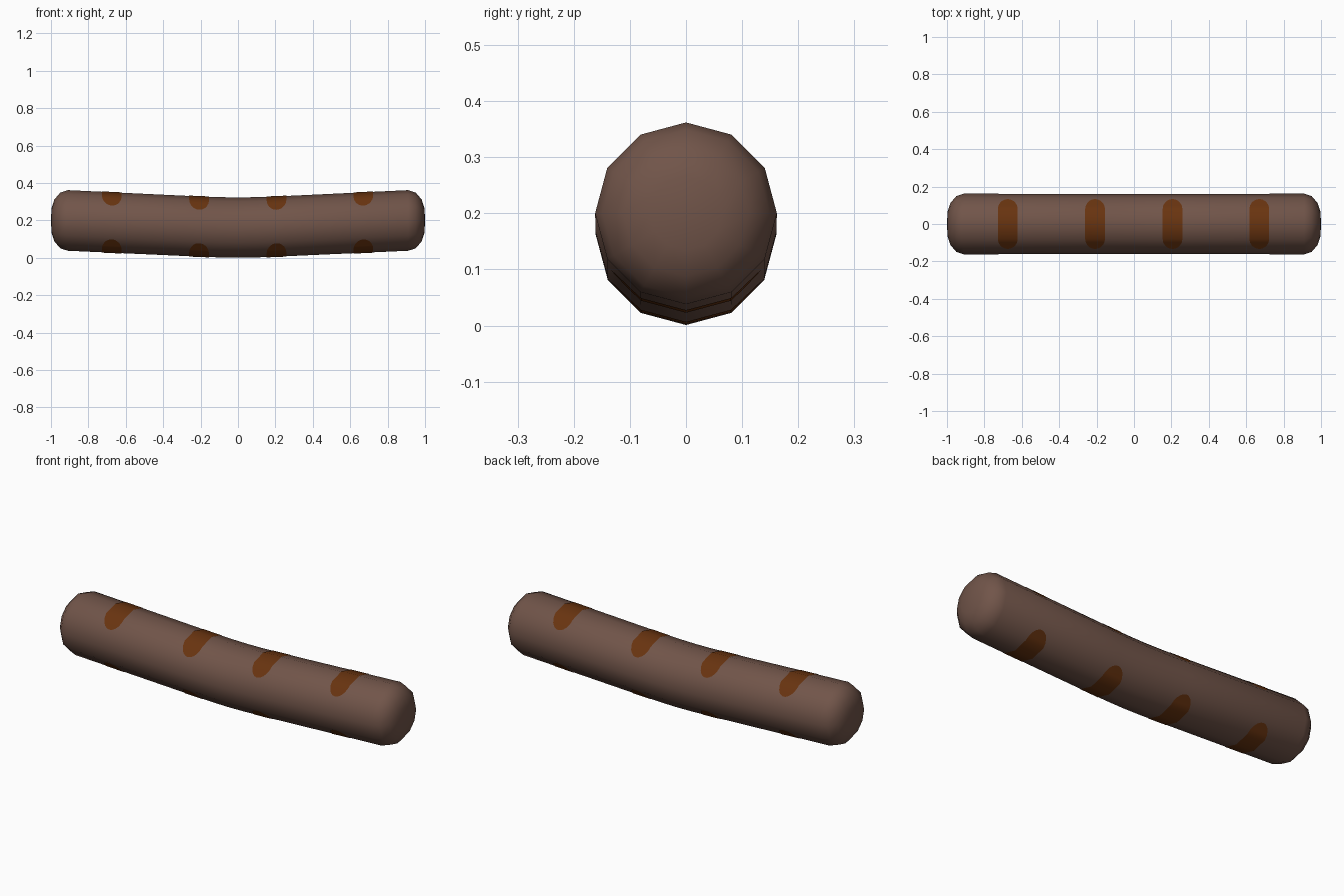
import bpy, bmesh, math

if "Cube" in bpy.data.objects:
    bpy.data.objects.remove(bpy.data.objects["Cube"])

SIDES = 12


def material(name, rgb):
    m = bpy.data.materials.new(name)
    m.diffuse_color = (*rgb, 1)
    m.use_nodes = True
    m.node_tree.nodes["Principled BSDF"].inputs["Base Color"].default_value = m.diffuse_color
    return m


def finish(name, bm, mat):
    bmesh.ops.recalc_face_normals(bm, faces=bm.faces)
    me = bpy.data.meshes.new(name)
    bm.to_mesh(me)
    bm.free()
    me.materials.append(mat)
    for p in me.polygons:
        p.use_smooth = True
    ob = bpy.data.objects.new(name, me)
    bpy.context.collection.objects.link(ob)
    return ob


meat = material("sausage brown", (0.165, 0.09, 0.067))
char = material("grill mark brown", (0.14, 0.034, 0.005))

# Half profile from the middle outwards: x, centre height, radius
half = [(0.0, 0.162, 0.161), (0.1, 0.1635, 0.161), (0.22, 0.168, 0.161),
        (0.91, 0.2, 0.162), (0.95, 0.2, 0.149), (0.982, 0.2, 0.112),
        (0.997, 0.2, 0.065)]
rings = [(-x, c, r) for x, c, r in half[:0:-1]] + half

# Sausage body: bent twelve-sided tube with rounded ends
bm = bmesh.new()
loops = []
for x, c, r in rings:
    loops.append([bm.verts.new((x, r * math.sin(2 * math.pi * k / SIDES),
                                c + r * math.cos(2 * math.pi * k / SIDES)))
                  for k in range(SIDES)])
for a, b in zip(loops, loops[1:]):
    for k in range(SIDES):
        n = (k + 1) % SIDES
        bm.faces.new((a[k], a[n], b[n], b[k]))
for loop, x in ((loops[0], -1.0), (loops[-1], 1.0)):
    tip = bm.verts.new((x, 0, 0.2))
    for k in range(SIDES):
        bm.faces.new((loop[k], loop[(k + 1) % SIDES], tip))
finish("sausage_body", bm, meat)


def section(x):
    """Centre height and radius of the body at x."""
    x = abs(x)
    for (x0, c0, r0), (x1, c1, r1) in zip(half, half[1:]):
        if x <= x1:
            t = (x - x0) / (x1 - x0)
            return c0 + t * (c1 - c0), r0 + t * (r1 - r0)


def surface(y, r):
    """Height of the twelve-sided section above its centre at y."""
    y = abs(y)
    for k in range(3):
        a, b = math.radians(30 * k), math.radians(30 * k + 30)
        y0, y1 = r * math.sin(a), r * math.sin(b)
        if y <= y1:
            t = (y - y0) / (y1 - y0)
            return r * (math.cos(a) + t * (math.cos(b) - math.cos(a)))
    return 0


# Grill marks: thin capsule-shaped patches hugging the top and bottom
W, STRAIGHT, COLS = 0.053, 0.08, 6
cap = [STRAIGHT + W * math.sin(math.radians(a)) for a in (0, 20, 40, 55, 70, 80, 88)]
ys = [-y for y in reversed(cap)] + [-0.04, 0, 0.04] + cap


def grill_mark(name, cx, side):
    bm = bmesh.new()
    rows = []
    for y in ys:
        over = max(0, abs(y) - STRAIGHT)
        w = math.sqrt(W * W - over * over)
        row = []
        for i in range(COLS + 1):
            x = cx + w * (2 * i / COLS - 1)
            c, r = section(x)
            row.append(bm.verts.new((x, y, c + side * surface(y, r + 0.002))))
        rows.append(row)
    for a, b in zip(rows, rows[1:]):
        for i in range(COLS):
            f = (a[i], a[i + 1], b[i + 1], b[i])
            bm.faces.new(f if side > 0 else f[::-1])
    me = finish(name, bm, char).data
    if me.polygons[len(me.polygons) // 2].normal.z * side < 0:
        me.flip_normals()


for n, cx in enumerate((-0.675, -0.208, 0.206, 0.67), 1):
    grill_mark(f"top_grill_mark_{n}", cx, 1)
    grill_mark(f"bottom_grill_mark_{n}", cx, -1)
